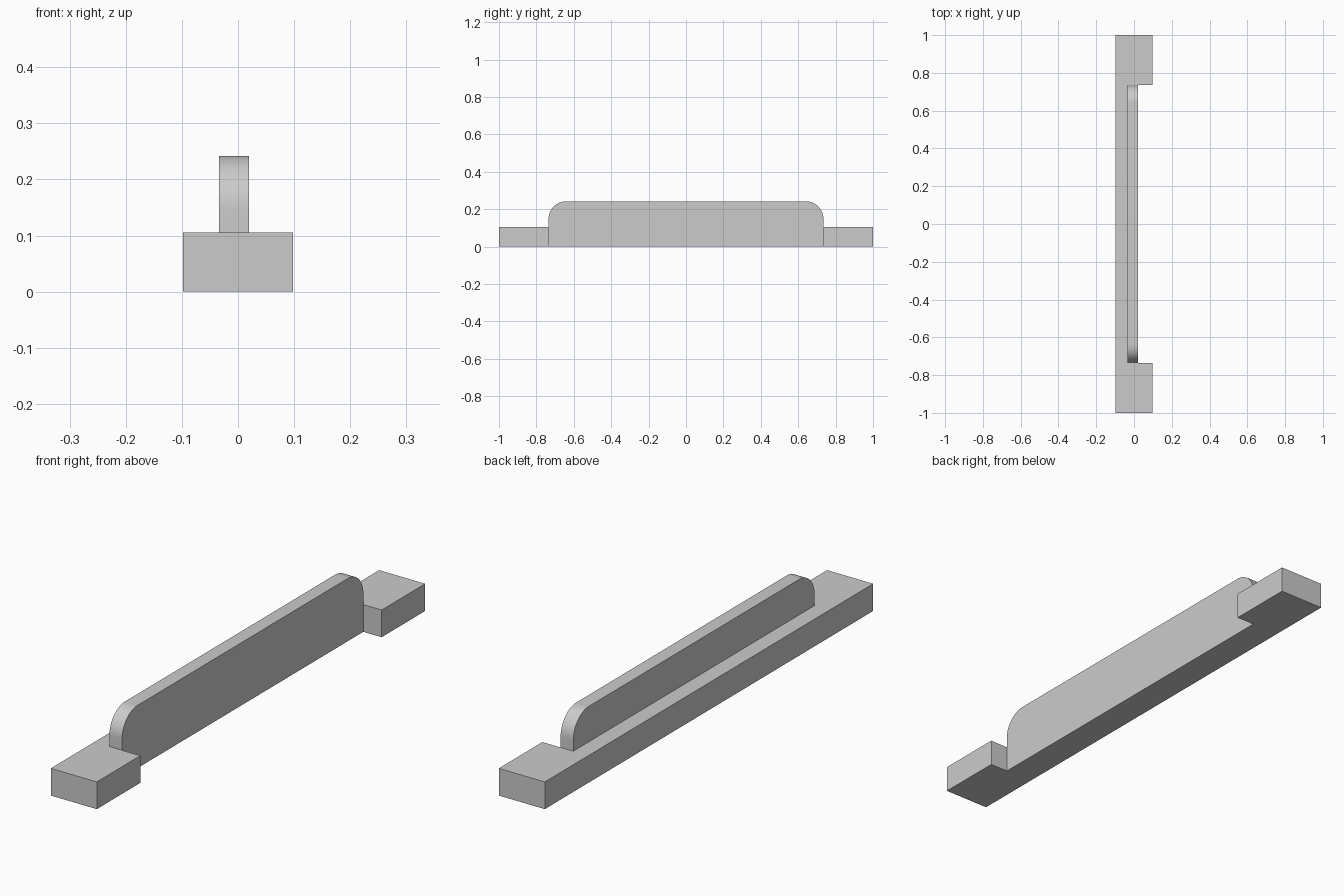
import bpy
import bmesh
from math import sin, cos, pi, radians
from mathutils import Vector

cube = bpy.data.objects.get("Cube")
if cube:
    bpy.data.objects.remove(cube, do_unlink=True)

# Plain grey
grey = bpy.data.materials.new("light_grey")
grey.use_nodes = True
colour = (0.6, 0.6, 0.6, 1)
grey.diffuse_color = colour
grey.node_tree.nodes["Principled BSDF"].inputs["Base Color"].default_value = colour

HALF_WIDTH, HALF_LENGTH = 0.098, 1.0
BASE_HEIGHT, FIN_HEIGHT = 0.105, 0.242
FIN_BACK, FIN_FACE = -0.034, 0.02
FIN_HALF, RADIUS = 0.735, 0.095


def prism(name, outline, offset):
    """Extrude a flat outline along an offset into a closed solid."""
    bm = bmesh.new()
    face = bm.faces.new([bm.verts.new(p) for p in outline])
    extruded = bmesh.ops.extrude_face_region(bm, geom=[face], use_keep_orig=True)
    moved = [v for v in extruded["geom"] if isinstance(v, bmesh.types.BMVert)]
    bmesh.ops.translate(bm, verts=moved, vec=Vector(offset))
    bmesh.ops.recalc_face_normals(bm, faces=bm.faces)
    mesh = bpy.data.meshes.new(name)
    bm.to_mesh(mesh)
    bm.free()
    mesh.materials.append(grey)
    obj = bpy.data.objects.new(name, mesh)
    bpy.context.collection.objects.link(obj)
    return obj


# Base bar with a long notch along its left side
half = [(FIN_FACE, FIN_HALF), (HALF_WIDTH, FIN_HALF),
        (HALF_WIDTH, HALF_LENGTH), (-HALF_WIDTH, HALF_LENGTH)]
outline = half + [(x, -y) for x, y in reversed(half)]
base = prism("notched_base", [(x, y, 0) for x, y in outline], (0, 0, BASE_HEIGHT))

# Upright fin with rounded top corners, flush with the notch wall
STEPS = 16
arc = [(FIN_HALF - RADIUS + RADIUS * cos(i * pi / 2 / STEPS),
        FIN_HEIGHT - RADIUS + RADIUS * sin(i * pi / 2 / STEPS))
       for i in range(STEPS + 1)]
half = [(FIN_HALF, 0)] + arc
outline = half + [(-y, z) for y, z in reversed(half)]
fin = prism("rounded_fin", [(FIN_BACK, y, z) for y, z in outline],
            (FIN_FACE - FIN_BACK, 0, 0))

# Join the fin and base into one solid
union = base.modifiers.new("join_fin", 'BOOLEAN')
union.operation = 'UNION'
union.solver = 'EXACT'
union.object = fin
bpy.ops.object.select_all(action='DESELECT')
base.select_set(True)
bpy.context.view_layer.objects.active = base
bpy.ops.object.modifier_apply(modifier=union.name)
bpy.data.objects.remove(fin, do_unlink=True)
base.name = "base_with_fin"
bpy.ops.object.shade_smooth_by_angle(angle=radians(30))
